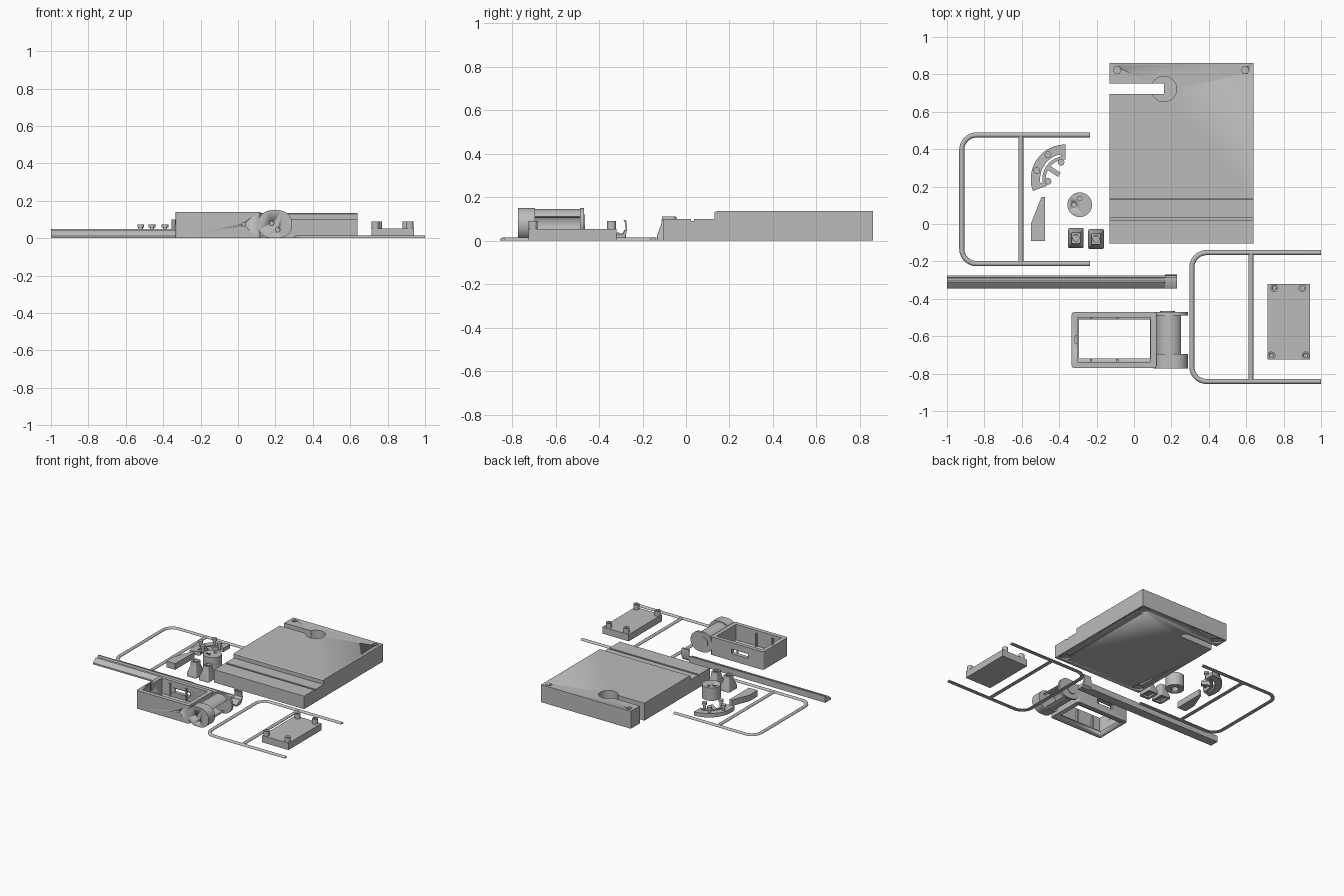
import bpy, bmesh, math
from mathutils import Vector

if "Cube" in bpy.data.objects:
    bpy.data.objects.remove(bpy.data.objects["Cube"])

grey = bpy.data.materials.new("plain grey")
grey.diffuse_color = (0.5, 0.5, 0.5, 1)
grey.use_nodes = True
grey.node_tree.nodes["Principled BSDF"].inputs["Base Color"].default_value = grey.diffuse_color


def finish(name, bm, smooth=True):
    bmesh.ops.recalc_face_normals(bm, faces=bm.faces)
    me = bpy.data.meshes.new(name)
    bm.to_mesh(me)
    bm.free()
    me.materials.append(grey)
    ob = bpy.data.objects.new(name, me)
    bpy.context.collection.objects.link(ob)
    bpy.ops.object.select_all(action='DESELECT')
    ob.select_set(True)
    bpy.context.view_layer.objects.active = ob
    if smooth:
        bpy.ops.object.shade_smooth_by_angle(angle=math.radians(30))
    return ob


def loft(name, rings, smooth=True):
    """Skin a list of equal-length rings and cap both ends."""
    bm = bmesh.new()
    vs = [[bm.verts.new(p) for p in r] for r in rings]
    n = len(vs[0])
    for a, b in zip(vs, vs[1:]):
        for i in range(n):
            bm.faces.new((a[i], a[(i + 1) % n], b[(i + 1) % n], b[i]))
    bm.faces.new(vs[0][::-1])
    bm.faces.new(vs[-1])
    return finish(name, bm, smooth)


def prism(name, pts, lo, hi, axis='z'):
    place = {'x': lambda a, b, c: (c, a, b), 'y': lambda a, b, c: (a, c, b),
             'z': lambda a, b, c: (a, b, c)}[axis]
    return loft(name, [[place(a, b, c) for a, b in pts] for c in (lo, hi)])


def arc(cx, cy, r, a0, a1, n=16):
    return [(cx + r * math.cos(math.radians(a0 + (a1 - a0) * i / n)),
             cy + r * math.sin(math.radians(a0 + (a1 - a0) * i / n))) for i in range(n + 1)]


def circle(cx, cy, r, n=32):
    return arc(cx, cy, r, 0, 360, n)[:-1]


def band(cx, cy, r0, r1, a0, a1, n=24):
    return arc(cx, cy, r1, a0, a1, n) + arc(cx, cy, r0, a1, a0, n)


def rect(x0, x1, y0, y1, r=0):
    if not r:
        return [(x0, y0), (x1, y0), (x1, y1), (x0, y1)]
    return (arc(x0 + r, y0 + r, r, 180, 270, 5) + arc(x1 - r, y0 + r, r, 270, 360, 5)
            + arc(x1 - r, y1 - r, r, 0, 90, 5) + arc(x0 + r, y1 - r, r, 90, 180, 5))


def box(name, x0, x1, y0, y1, z0, z1):
    return prism(name, rect(x0, x1, y0, y1), z0, z1)


def cut(ob, *cutters):
    for c in cutters:
        c.hide_render = True
        m = ob.modifiers.new("cut", 'BOOLEAN')
        m.operation, m.solver, m.object = 'DIFFERENCE', 'EXACT', c
        bpy.context.view_layer.objects.active = ob
        bpy.ops.object.modifier_apply(modifier=m.name)
        bpy.data.objects.remove(c, do_unlink=True)


# Stepped base block with groove, slot, recess and corner holes
base = prism("base_block", [(-.105, 0), (-.105, .1), (.022, .1), (.022, .09), (.036, .09),
             (.036, .1), (.132, .1), (.132, .13), (.14, .135), (.86, .135), (.86, 0)],
             -.13, .64, 'x')
cut(base, prism("recess", circle(.16, .722, .068), .035, .2),
    box("slot", -.2, .16, .695, .75, -.1, .3),
    *[prism("screw_hole", circle(x, .823, .021, 6), .11, .2) for x in (-.09, .595)],
    *[prism("foot_recess", circle(x, y, .037, 24), -.1, .012)
      for x, y in ((-.08, -.05), (.59, -.05), (.59, .81), (-.08, .81))])


# Half-round wire frames with a cross bar
def wire_frame(name, x0, x1, y0, y1, xbar):
    w, r = .0135, .08
    path = ([(x1, y1)] + arc(x0 + r, y1 - r, r, 90, 180, 10)
            + arc(x0 + r, y0 + r, r, 180, 270, 10) + [(x1, y0)])
    rings = []
    for i, p in enumerate(path):
        a, b = path[max(i - 1, 0)], path[min(i + 1, len(path) - 1)]
        t = Vector((b[0] - a[0], b[1] - a[1])).normalized()
        if i in (1, len(path) - 2):
            t = Vector((-1 if i == 1 else 1, 0))
        rings.append([(p[0] - t.y * u, p[1] + t.x * u, v) for u, v in arc(0, 0, w, 0, 180, 8)])
    loft(name, rings)
    prism(name + "_bar", arc(xbar, 0, w, 0, 180, 8), y0, y1, 'y')


wire_frame("left_frame", -.921, -.235, -.212, .476, -.605)
wire_frame("right_frame", .309, 1.0, -.842, -.153, .625)

# Long rail and its end clip
prism("rail", [(-.345, 0), (-.345, .012), (-.335, .022), (-.312, .04), (-.306, .032), (-.29, .034),
               (-.285, .048), (-.275, .048), (-.275, 0)], -1, .165, 'x')
prism("rail_end", [(-.345, 0), (-.345, .012), (-.312, .03), (-.29, .03), (-.278, .05),
                   (-.28, .08), (-.288, .095), (-.275, .095), (-.27, .05),
                   (-.28, .015), (-.3, 0)], .165, .23, 'x')

# Open case: walls, ledge floor, window
case = prism("case_body", rect(-.333, .12, -.77, -.47, .015), 0, .14)
cut(case, box("pocket", -.303, .088, -.737, -.5, .02, .3),
    box("window", -.295, .085, -.72, -.51, -.1, .1),
    box("back_slot", -.2, -.06, -.52, -.4, .055, .09),
    box("end_slot", -.316, -.302, -.635, -.6, .08, .2),
    prism("front_hole", circle(.03, .075, .01, 16), -.8, -.755, 'y'))
for x in (-.23, -.09):
    box("front_rib", x - .006, x + .006, -.74, -.722, .01, .12)
    box("back_rib", x - .006, x + .006, -.508, -.497, .01, .12)

# Rounded ears and the curved cradle between them
ear = arc(.18, .075, .075, 90, 270, 16) + arc(.215, .075, .075, -90, 90, 20)
front_ear = prism("front_ear", ear, -.772, -.695, 'y')
cut(front_ear, *[prism("pin_hole", circle(x, z, .012, 16), -.8, -.755, 'y')
                 for x, z in ((.18, .08), (.212, .045))])
prism("back_ear", ear, -.488, -.47, 'y')
prism("back_boss", circle(.18, .08, .04), -.472, -.464, 'y')
prism("cradle", band(.19, .075, .058, .07, 30, 300), -.7, -.485, 'y')

# Tray with four hollow posts
box("tray", .715, .94, -.725, -.32, 0, .052)
for x, y in ((.75, -.342), (.9, -.342), (.735, -.703), (.918, -.703)):
    post = prism("tray_post", circle(x, y, .021, 24), .045, .09)
    cut(post, prism("post_hole", circle(x, y, .011, 16), .06, .2))

# Slotted quarter fan with headed pegs and a pointer stub
fx, fy = -.367, .24
for nm, r0, r1, a0, a1 in (("fan_outer", .135, .185, 90, 200), ("fan_inner", .105, .123, 90, 200),
                           ("fan_end", .12, .14, 90, 100), ("fan_end", .12, .14, 190, 200)):
    prism(nm, band(fx, fy, r0, r1, a0, a1), 0, .03)
d = Vector((math.cos(math.radians(146)), math.sin(math.radians(146))))
s = Vector((-d.y, d.x)) * .013
c = Vector((fx, fy))
prism("fan_pointer", [tuple(c + d * .04 - s), tuple(c + d * .11 - s),
                      tuple(c + d * .11 + s), tuple(c + d * .04 + s)], 0, .03)
for x, y in ((-.46, .37), (-.52, .285), (-.46, .228), (-.39, .33)):
    prism("peg", circle(x, y, .011, 16), .02, .06)
    prism("peg_head", circle(x, y, .018, 16), .057, .074)

# Cut-corner wedge
prism("wedge", [(-.55, -.09), (-.475, -.09), (-.475, .145), (-.495, .145), (-.55, .005)], 0, .047)

# Round drum with two pin holes
drum = prism("drum", circle(-.29, .103, .066, 40), 0, .1)
cut(drum, *[prism("drum_hole", circle(x, y, .012, 16), .06, .2)
            for x, y in ((-.29, .136), (-.32, .103))],
    prism("drum_bore", circle(-.29, .103, .025, 20), -.1, .05))

# Pair of tapered stands with a round socket on top
for x, y in ((-.311, -.075), (-.203, -.08)):
    levels = ((.042, .054, 0), (.042, .054, .02), (.026, .034, .075), (.024, .03, .11))
    stand = loft("stand", [[(px, py, z) for px, py in
                            rect(x - a, x + a, y - b, y + b, .01)] for a, b, z in levels])
    cut(stand, prism("socket", circle(x, y, .017, 20), .09, .2),
        box("under_slot", x - .025, x + .025, y - .035, y + .035, -.1, .015))
